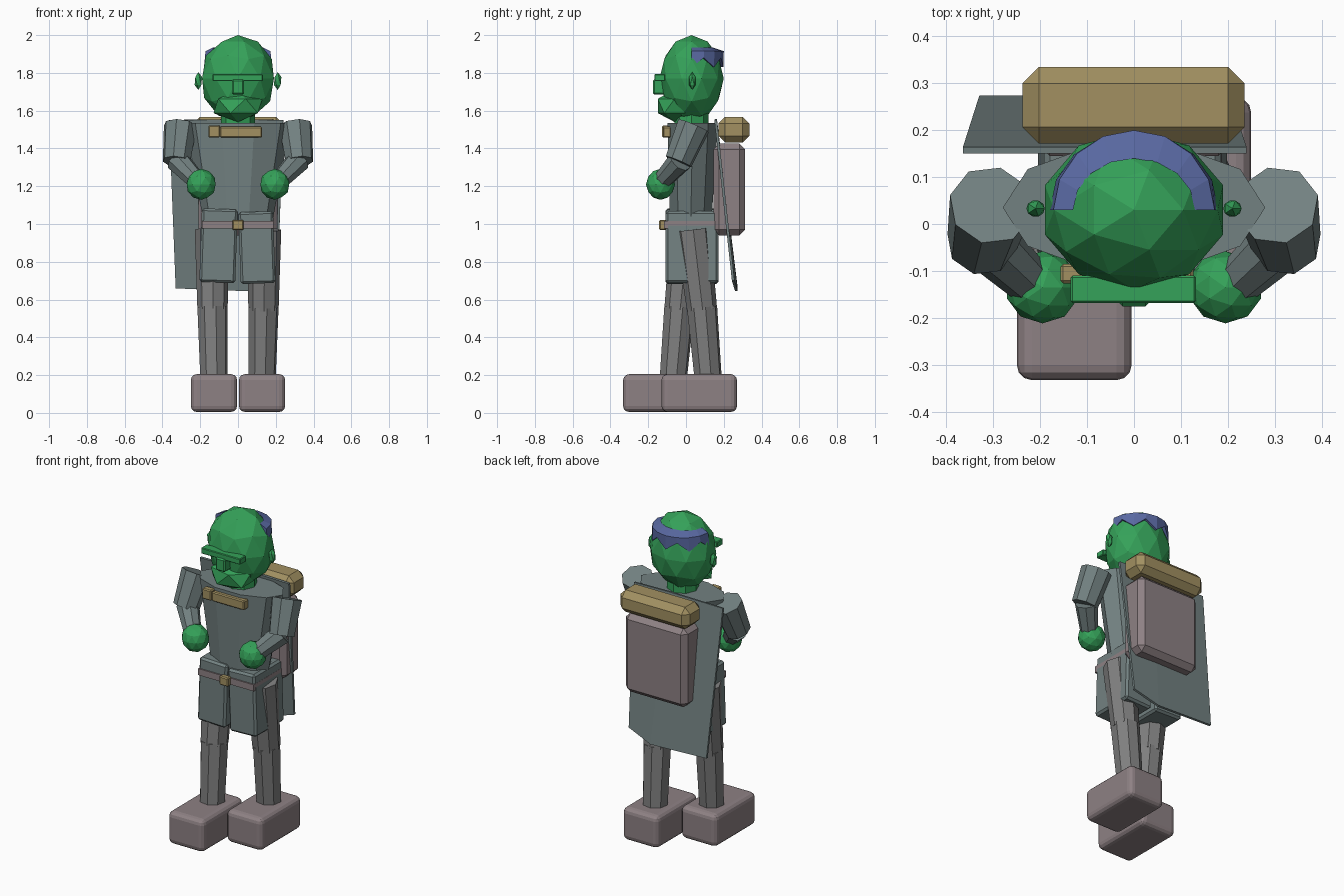
import bpy, bmesh
from math import sin, cos, pi, radians
from mathutils import Vector, Matrix

if "Cube" in bpy.data.objects:
    bpy.data.objects.remove(bpy.data.objects["Cube"])


def material(name, rgb):
    m = bpy.data.materials.new(name)
    m.diffuse_color = (*rgb, 1)
    m.use_nodes = True
    m.node_tree.nodes["Principled BSDF"].inputs["Base Color"].default_value = m.diffuse_color
    return m


SKIN = material("skin green", (0.035, 0.36, 0.10))
HAIR = material("hair blue", (0.10, 0.14, 0.36))
CLOTH = material("slate cloth", (0.17, 0.22, 0.22))
LEATHER = material("dusty leather", (0.27, 0.22, 0.23))
TAN = material("tan", (0.36, 0.28, 0.12))
GREY = material("trouser grey", (0.21, 0.21, 0.21))


def make(name, bm, mat):
    bmesh.ops.recalc_face_normals(bm, faces=bm.faces)
    me = bpy.data.meshes.new(name)
    bm.to_mesh(me)
    bm.free()
    ob = bpy.data.objects.new(name, me)
    bpy.context.collection.objects.link(ob)
    me.materials.append(mat)
    return ob


def box(name, lo, hi, mat, bevel=0.0, segments=1, tilt=0):
    """Box between two corners, optional bevel, tilted about its y axis."""
    lo, hi = Vector(lo), Vector(hi)
    bm = bmesh.new()
    bmesh.ops.create_cube(bm, size=1)
    bmesh.ops.scale(bm, vec=hi - lo, verts=bm.verts)
    if bevel:
        bmesh.ops.bevel(bm, geom=bm.edges[:], offset=bevel, segments=segments,
                        profile=0.5, affect='EDGES')
    ob = make(name, bm, mat)
    ob.location = (lo + hi) / 2
    ob.rotation_euler.y = radians(tilt)
    return ob


def ball(name, centre, radii, mat, detail=2):
    bm = bmesh.new()
    bmesh.ops.create_icosphere(bm, subdivisions=detail, radius=1)
    bmesh.ops.scale(bm, vec=radii, verts=bm.verts)
    ob = make(name, bm, mat)
    ob.location = centre
    return ob


def limb(name, a, b, ra, rb, mat, sides=8):
    """Tapered prism from a to b."""
    a, b = Vector(a), Vector(b)
    bm = bmesh.new()
    bmesh.ops.create_cone(bm, cap_ends=True, segments=sides, radius1=ra,
                          radius2=rb, depth=(b - a).length)
    ob = make(name, bm, mat)
    ob.rotation_euler = (b - a).to_track_quat('Z', 'Y').to_euler()
    ob.location = (a + b) / 2
    return ob


# torso: tapered ten-sided barrel
bm = bmesh.new()
rings = []
for z, rx, ry, cy in ((1.0, 0.18, 0.115, 0.025), (1.535, 0.28, 0.14, 0.035)):
    rings.append([bm.verts.new((rx * cos(i * pi / 5), cy + ry * sin(i * pi / 5), z))
                  for i in range(10)])
for i in range(10):
    j = (i + 1) % 10
    bm.faces.new((rings[0][i], rings[0][j], rings[1][j], rings[1][i]))
bm.faces.new(rings[0])
bm.faces.new(rings[1])
make("torso", bm, CLOTH)

# head and face
limb("neck", (0, 0.03, 1.5), (0, 0.03, 1.62), 0.09, 0.09, SKIN)
ball("head", (0, 0.03, 1.77), (0.2, 0.17, 0.23), SKIN)
ball("jaw", (0, -0.06, 1.625), (0.145, 0.105, 0.085), SKIN, 1)
box("brow", (-0.135, -0.168, 1.757), (0.132, -0.11, 1.793), SKIN, 0.004)
box("nose", (-0.032, -0.176, 1.685), (0.032, -0.09, 1.765), SKIN, 0.008)
for s, side in ((-1, "left"), (1, "right")):
    ball(side + "_ear", (s * 0.21, 0.033, 1.757), (0.022, 0.02, 0.047), SKIN, 1)

# hair: ragged band round the back of the head
bm = bmesh.new()
sections = []
for i in range(9):
    t = i * pi / 8
    low = 1.83 if i % 2 == 0 else 1.88
    sections.append([bm.verts.new((rx * cos(t), 0.03 + ry * sin(t), z)) for rx, ry, z in
                     ((0.13, 0.11, 1.935), (0.172, 0.17, 1.915),
                      (0.18, 0.168, low), (0.15, 0.12, low))])
for a, b in zip(sections, sections[1:]):
    for k in range(4):
        m = (k + 1) % 4
        bm.faces.new((a[k], a[m], b[m], b[k]))
bm.faces.new(sections[0])
bm.faces.new(sections[-1])
make("hair", bm, HAIR)

# arms
for s, side in ((-1, "left"), (1, "right")):
    limb(side + "_upper_arm", (s * 0.305, 0.04, 1.52), (s * 0.325, -0.04, 1.33), 0.09, 0.075, CLOTH)
    limb(side + "_forearm", (s * 0.32, -0.03, 1.335), (s * 0.22, -0.125, 1.23), 0.065, 0.05, CLOTH)
    ball(side + "_hand", (s * 0.195, -0.135, 1.21), (0.08, 0.077, 0.082), SKIN)

# legs and boots, mid-stride: left forward, right back
for s, side, hip, knee, ankle, heel in ((-1, "left", 0.01, -0.035, -0.07, 0.067),
                                        (1, "right", 0.035, 0.085, 0.12, 0.27)):
    limb(side + "_thigh", (s * 0.137, hip, 0.97), (s * 0.135, knee, 0.545), 0.092, 0.08, GREY)
    limb(side + "_shin", (s * 0.135, knee, 0.56), (s * 0.127, ankle, 0.15), 0.082, 0.073, GREY)
    xs = sorted((s * 0.005, s * 0.25))
    box(side + "_boot", (xs[0], heel - 0.4, 0.005), (xs[1], heel, 0.205), LEATHER, 0.032, 3)

# tunic skirt halves, belt and buckle
box("left_skirt", (-0.198, -0.108, 0.69), (-0.008, 0.172, 1.08), CLOTH, 0.012, 1, 2)
box("right_skirt", (0.008, -0.108, 0.685), (0.192, 0.172, 1.065), CLOTH, 0.012, 1, -2)
box("belt", (-0.19, -0.116, 0.975), (0.188, 0.165, 1.015), LEATHER)
box("buckle", (-0.03, -0.142, 0.968), (0.03, -0.105, 1.022), TAN, 0.006)

# chest clasp
box("clasp", (-0.157, -0.127, 1.458), (-0.095, -0.085, 1.522), TAN, 0.006)
box("chest_strap", (-0.095, -0.122, 1.457), (0.127, -0.08, 1.515), TAN, 0.006)

# cloak: thin leaning sheet with one crease
bm = bmesh.new()
top = [bm.verts.new(p) for p in ((-0.365, 0.157, 1.55), (0, 0.157, 1.555), (0.24, 0.157, 1.55))]
low = [bm.verts.new(p) for p in ((-0.33, 0.267, 0.66), (0.05, 0.267, 0.645), (0.21, 0.25, 0.70))]
for i in range(2):
    bm.faces.new((top[i], low[i], low[i + 1], top[i + 1]))
cloak = make("cloak", bm, CLOTH)
mod = cloak.modifiers.new("thickness", 'SOLIDIFY')
mod.thickness = 0.014
mod.offset = 0

# backpack and bedroll
box("backpack", (-0.21, 0.145, 0.94), (0.21, 0.312, 1.425), LEATHER, 0.03)
box("bedroll", (-0.238, 0.172, 1.432), (0.236, 0.335, 1.567), TAN, 0.035)
